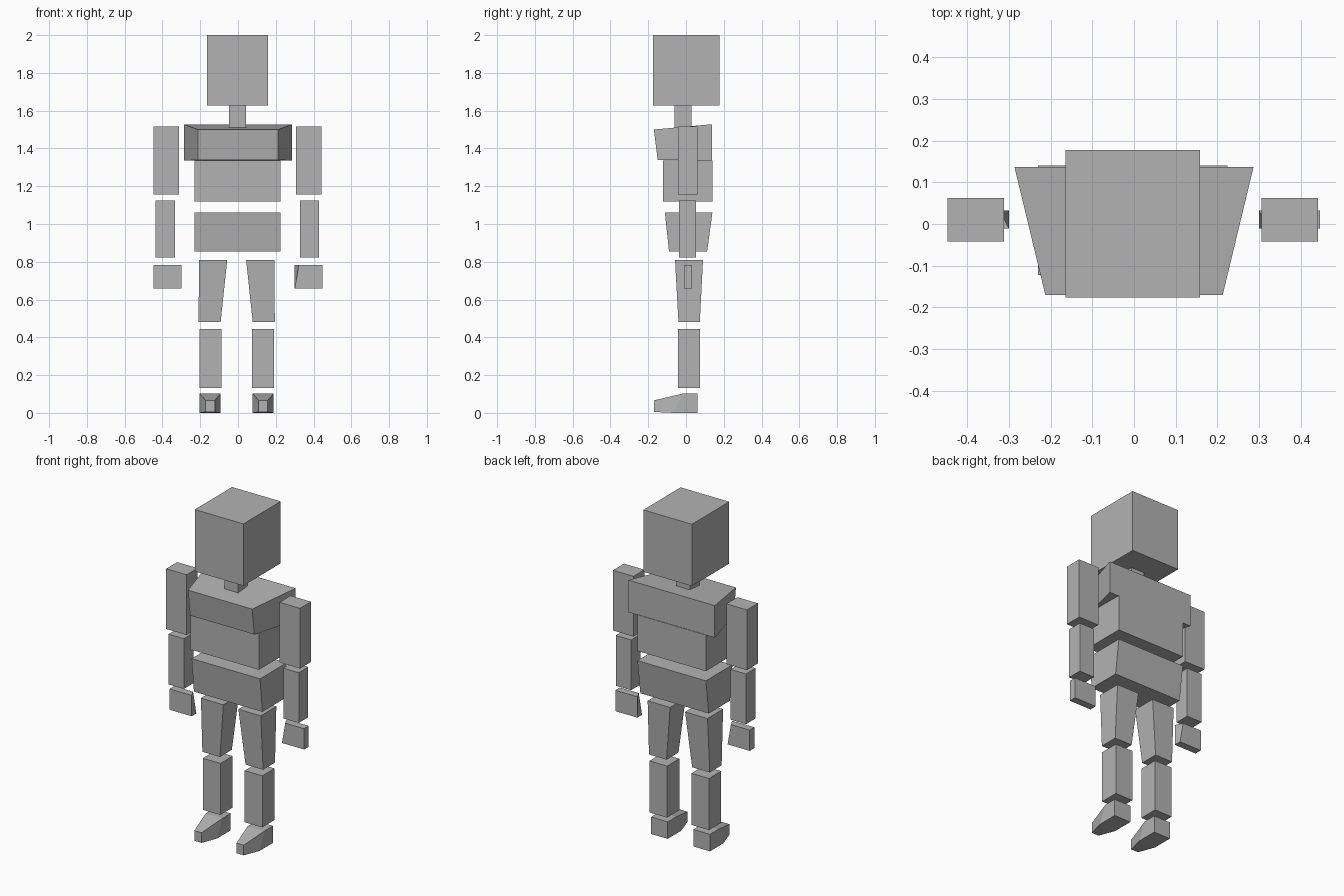
import bpy
import bmesh

cube = bpy.data.objects.get("Cube")
if cube:
    bpy.data.objects.remove(cube, do_unlink=True)

# One plain grey for the whole figure
grey = bpy.data.materials.new("plain grey")
grey.use_nodes = True
colour = (0.45, 0.45, 0.45, 1)
grey.diffuse_color = colour
grey.node_tree.nodes["Principled BSDF"].inputs["Base Color"].default_value = colour


def loft(name, rings):
    """Closed solid through a row of four-cornered sections."""
    bm = bmesh.new()
    loops = [[bm.verts.new(p) for p in ring] for ring in rings]
    for a, b in zip(loops, loops[1:]):
        for i in range(4):
            j = (i + 1) % 4
            bm.faces.new((a[i], a[j], b[j], b[i]))
    bm.faces.new(loops[0])
    bm.faces.new(loops[-1])
    bmesh.ops.recalc_face_normals(bm, faces=bm.faces)
    mesh = bpy.data.meshes.new(name)
    bm.to_mesh(mesh)
    bm.free()
    mesh.materials.append(grey)
    obj = bpy.data.objects.new(name, mesh)
    bpy.context.collection.objects.link(obj)
    return obj


def level(x0, x1, y0, y1, z):
    """Horizontal rectangle."""
    return [(x0, y0, z), (x1, y0, z), (x1, y1, z), (x0, y1, z)]


def upright(x0, x1, y_low, y_high, z0, z1):
    """Rectangle facing the front, optionally leaning in y."""
    return [(x0, y_low, z0), (x1, y_low, z0), (x1, y_high, z1), (x0, y_high, z1)]


def block(name, x0, x1, y0, y1, z0, z1):
    return loft(name, [level(x0, x1, y0, y1, z0), level(x0, x1, y0, y1, z1)])


def pair(name, rings, centre):
    """The same part on both sides of a centre line."""
    for side, s in (("left", 1), ("right", -1)):
        loft(f"{side}_{name}",
             [[(centre + s * x, y, z) for x, y, z in ring] for ring in rings])


# Head, neck and torso
block("head", -0.164, 0.159, -0.176, 0.178, 1.628, 2.0)
block("neck", -0.047, 0.043, -0.06, 0.03, 1.51, 1.628)
loft("chest", [upright(-0.213, 0.213, -0.15, -0.17, 1.34, 1.50),
               upright(-0.287, 0.287, 0.137, 0.137, 1.335, 1.528)])
block("abdomen", -0.23, 0.225, -0.122, 0.14, 1.12, 1.337)
loft("pelvis", [level(-0.23, 0.225, -0.09, 0.112, 0.855),
                level(-0.23, 0.225, -0.112, 0.14, 1.062)])

# Arms
ARM = -0.003
pair("upper_arm", [level(0.309, 0.445, -0.042, 0.062, z) for z in (1.155, 1.517)], ARM)
pair("forearm", [level(0.331, 0.433, -0.037, 0.053, z) for z in (0.823, 1.125)], ARM)

# Hands, one upper inner corner pulled in: front on the left, back on the right
for side, s in (("left", 1), ("right", -1)):
    top = level(0.30, 0.447, -0.022, 0.022, 0.783)
    top[0] = (0.322, -0.022, 0.783)
    bottom = level(0.30, 0.447, -0.022, 0.022, 0.658)
    loft(f"{side}_hand", [[(s * x, 0.011 + s * y, z) for x, y, z in ring]
                          for ring in (bottom, top)])

# Legs
LEG = -0.007
pair("thigh", [level(0.085, 0.202, -0.04, 0.073, 0.48),
               level(0.05, 0.199, -0.058, 0.09, 0.81)], LEG)
pair("shin", [level(0.081, 0.198, -0.042, 0.074, z) for z in (0.133, 0.443)], LEG)

# Feet: heel block running into a tapered toe
pair("foot", [upright(0.085, 0.196, 0.062, 0.062, 0, 0.102),
              upright(0.085, 0.196, -0.065, -0.018, 0, 0.102),
              upright(0.116, 0.164, -0.17, -0.17, 0.005, 0.066)], LEG)
